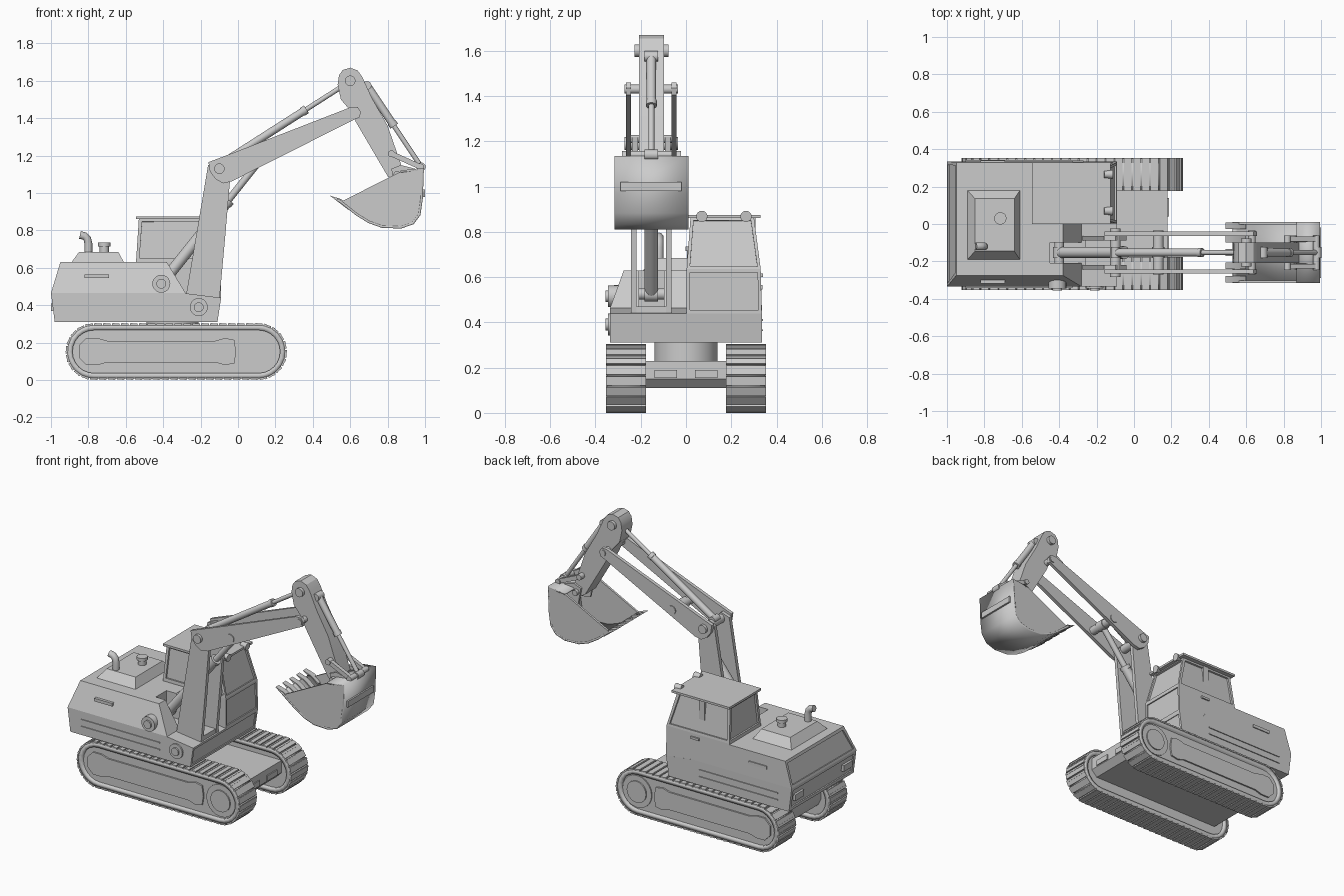
import bpy, bmesh
from math import pi, sin, cos
from mathutils import Vector, Matrix

if "Cube" in bpy.data.objects:
    bpy.data.objects.remove(bpy.data.objects["Cube"])

CY = -0.153  # centre plane of the digging arm


def finish(name, bm):
    bmesh.ops.recalc_face_normals(bm, faces=bm.faces)
    me = bpy.data.meshes.new(name)
    bm.to_mesh(me)
    bm.free()
    ob = bpy.data.objects.new(name, me)
    bpy.context.collection.objects.link(ob)
    return ob


def loft(name, a, b, insets=()):
    """Join two matching outlines; insets = (normal, margin, depth) panels."""
    bm = bmesh.new()
    va, vb = [bm.verts.new(p) for p in a], [bm.verts.new(p) for p in b]
    n = len(a)
    bm.faces.new(va)
    bm.faces.new(vb)
    for i in range(n):
        bm.faces.new((va[i], va[(i + 1) % n], vb[(i + 1) % n], vb[i]))
    bmesh.ops.recalc_face_normals(bm, faces=bm.faces)
    for d, margin, depth in insets:
        f = max(bm.faces, key=lambda f: f.normal.dot(Vector(d).normalized()))
        bmesh.ops.inset_region(bm, faces=[f], thickness=margin)
        r = bmesh.ops.extrude_discrete_faces(bm, faces=[f])["faces"][0]
        bmesh.ops.translate(bm, verts=r.verts, vec=r.normal * depth)
    return finish(name, bm)


def prism(name, pts, y0, y1, insets=()):
    return loft(name, [(x, y0, z) for x, z in pts], [(x, y1, z) for x, z in pts], insets)


def rect(x0, x1, y0, y1, z):
    return [(x0, y0, z), (x1, y0, z), (x1, y1, z), (x0, y1, z)]


def box(name, x, y, z):
    return loft(name, rect(*x, *y, z[0]), rect(*x, *y, z[1]))


def cyl(name, p, q, r, n=20, r2=None):
    p, q = Vector(p), Vector(q)
    d = q - p
    bm = bmesh.new()
    m = Matrix.Translation((p + q) / 2) @ d.to_track_quat('Z', 'Y').to_matrix().to_4x4()
    bmesh.ops.create_cone(bm, cap_ends=True, segments=n, radius1=r, radius2=r2 or r,
                          depth=d.length, matrix=m)
    return finish(name, bm)


def pin(name, x, z, y0, y1, r):
    return cyl(name, (x, y0, z), (x, y1, z), r)


def strip(name, pts, y0, y1, thick, closed=False):
    bm = bmesh.new()
    a = [bm.verts.new((x, y0, z)) for x, z in pts]
    b = [bm.verts.new((x, y1, z)) for x, z in pts]
    for i in range(len(pts) if closed else len(pts) - 1):
        j = (i + 1) % len(pts)
        bm.faces.new((a[i], a[j], b[j], b[i]))
    ob = finish(name, bm)
    m = ob.modifiers.new("thickness", 'SOLIDIFY')
    m.thickness, m.offset = thick, 0
    return ob


def ram(name, p, q, split, r, rod):
    """Hydraulic cylinder in the arm plane, from p to q (x, z)."""
    p, q = Vector((p[0], CY, p[1])), Vector((q[0], CY, q[1]))
    mid = p.lerp(q, split)
    cyl(name + "_barrel", p, mid, r)
    cyl(name + "_collar", mid - (q - p).normalized() * 0.025, mid, r * 1.15)
    cyl(name + "_rod", mid, q, rod)
    for s, c in (("lower", p), ("upper", q)):
        pin(f"{name}_{s}_eye", c.x, c.z, CY - 0.03, CY + 0.03, r * 1.1)


# Tracks
XA, XB, ZC = -0.77, 0.11, 0.152


def stadium(r, n=12):
    return [(cx + r * cos(a0 + pi * i / n), ZC + r * sin(a0 + pi * i / n))
            for cx, a0 in ((XB, -pi / 2), (XA, pi / 2)) for i in range(n + 1)]


def track_point(t, r):
    length, arc = XB - XA, pi * r
    t %= 2 * (length + arc)
    flip = t >= length + arc
    if flip:
        t -= length + arc
    if t < length:
        x, z, a = XA + t, ZC - r, 0
    else:
        a = (t - length) / r
        x, z = XB + r * sin(a), ZC - r * cos(a)
    return (XA + XB - x, 2 * ZC - z, a + pi) if flip else (x, z, a)


for s, side in ((-1, "right"), (1, "left")):
    strip(f"{side}_track_belt", stadium(0.129), s * 0.18, s * 0.35, 0.028, True)
    prism(f"{side}_track_core", stadium(0.117), s * 0.195, s * 0.335)
    bm = bmesh.new()
    N, R = 56, 0.145
    total = 2 * (XB - XA + pi * R)
    for i in range(N):
        x, z, a = track_point(total * i / N, R)
        m = Matrix.Translation((x, s * 0.265, z)) @ Matrix.Rotation(-a, 4, 'Y')
        bmesh.ops.create_cube(bm, size=1, matrix=m @ Matrix.Diagonal((0.041, 0.176, 0.010, 1)))
        bmesh.ops.create_cube(bm, size=1, matrix=m @ Matrix.Translation((0.012, 0, -0.003))
                              @ Matrix.Diagonal((0.01, 0.176, 0.008, 1)))
    finish(f"{side}_track_shoes", bm)
    frame = [(-0.85, .12), (-0.81, .08), (-0.75, .08), (-0.7, .095), (-0.12, .095), (-0.07, .08),
             (-0.02, .09), (-0.01, .15), (-0.02, .215), (-0.07, .225), (-0.12, .21), (-0.7, .21),
             (-0.75, .225), (-0.81, .225), (-0.85, .185)]
    prism(f"{side}_track_frame", frame, s * 0.3, s * 0.345)
    pin(f"{side}_drive_wheel", 0.115, ZC, s * 0.3, s * 0.342, 0.105)
    pin(f"{side}_drive_hub", 0.115, ZC, s * 0.3, s * 0.35, 0.07)

# Undercarriage and turntable
prism("undercarriage", [(-0.82, .11), (0.14, .11), (0.18, .15), (0.18, .23), (-0.84, .23), (-0.84, .15)],
      -0.2, 0.2)
for y in (-0.09, 0.09):
    box("undercarriage_plate", (0.17, 0.187), (y - 0.05, y + 0.05), (0.155, 0.19))
cyl("turntable", (-0.35, 0, 0.2), (-0.35, 0, 0.32), 0.14, 32)

# Engine house with tapered tail and chamfered right shoulder
sect = [(-0.335, .31, -0.98, -0.28), (-0.335, .465, -1, -0.28), (-0.275, .63, -0.95, -0.38),
        (0.33, .63, -0.95, -0.38), (0.335, .465, -1, -0.28), (0.335, .31, -0.98, -0.28)]
lower = [sect[i] for i in (0, 1, 4, 5)]
upper = [sect[i] for i in (1, 2, 3, 4)]
for name, sc, ins in (("lower_engine_house", lower, [((-1, 0, -.1), .03, -.008)]),
                      ("upper_engine_house", upper, [((-1, 0, .3), .025, -.01)])):
    house = loft(name, [(a, y, z) for y, z, a, b in sc], [(b, y, z) for y, z, a, b in sc], ins)
notch = box("ram_notch_cutter", (-0.45, -0.2), (CY - 0.055, CY + 0.055), (0.466, 0.8))
notch.hide_render = notch.hide_viewport = True
cut = house.modifiers.new("notch", 'BOOLEAN')
cut.object, cut.operation = notch, 'DIFFERENCE'
prism("front_deck", [(-0.29, .31), (-0.11, .31), (-0.09, .44), (-0.29, .465)], -0.335, 0.335,
      [((1, 0, -.15), .022, -.006)])

# Side trim, vents and lamps
for s in (-1, 1):
    for z in (.365, .41):
        box("side_trim", (-0.9, -0.33), (s * 0.33, s * 0.341), (z - .004, z + .004))
    y = -0.305 if s < 0 else 0.333
    box("side_vent", (-0.82, -0.69), (y - .012, y + .006), (.545, .565))
    box("tail_lamp", (-1.0, -0.975), (s * 0.25 - .045, s * 0.25 + .045), (.37, .41))

# Engine cover, exhaust and air filter
loft("engine_cover", rect(-0.89, -0.61, -0.19, 0.18, .63), rect(-0.85, -0.64, -0.145, 0.135, .685))
cu = bpy.data.curves.new("exhaust_pipe", 'CURVE')
cu.dimensions, cu.bevel_depth, cu.bevel_resolution, cu.use_fill_caps = '3D', 0.021, 3, True
path = [(-0.80, .66), (-0.80, .73), (-0.806, .755), (-0.82, .77), (-0.845, .776)]
sp = cu.splines.new('POLY')
sp.points.add(len(path) - 1)
for p, (x, z) in zip(sp.points, path):
    p.co = (x, -0.12, z, 1)
bpy.context.collection.objects.link(bpy.data.objects.new("exhaust_pipe", cu))
cyl("air_filter", (-0.715, .03, .67), (-0.715, .03, .72), .025)
cyl("air_filter_cap", (-0.715, .03, .715), (-0.715, .03, .735), .033)

# Cab with inset windows
loft("cab_base", rect(-0.545, -0.09, 0.003, 0.335, .44), rect(-0.545, -0.09, 0.003, 0.33, .635),
     [((1, 0, 0), .02, -.008)])
loft("cab_windows", rect(-0.545, -0.09, 0.003, 0.33, .635), rect(-0.53, -0.15, 0.02, 0.30, .865),
     [((1, 0, .2), .02, -.012), ((-1, 0, .1), .025, -.012), ((0, 1, .1), .025, -.012), ((0, -1, .1), .025, -.012)])
prism("door_pillar", [(-0.35, .64), (-0.31, .64), (-0.31, .86), (-0.35, .86)], 0.27, 0.306)
box("cab_roof", (-0.545, -0.125), (0.0, 0.33), (.86, .874))
box("door_handle", (-0.33, -0.27), (0.33, 0.34), (.6, .615))
for y in (0.07, 0.265):
    cyl("work_lamp", (-0.16, y, .873), (-0.115, y, .868), .018, 16, .025)

# Boom: two column plates and two upper arm plates
column = [(-0.28, .44), (-0.10, .42), (-0.07, .75), (-0.04, 1.1), (-0.10, 1.17), (-0.16, 1.15), (-0.19, .97)]
arm = [(-0.158, 1.165), (-0.15, 1.115), (-0.12, 1.075), (-0.08, 1.052), (-0.035, 1.062), (0.62, 1.392),
       (0.65, 1.405), (0.657, 1.435), (0.64, 1.46), (0.605, 1.46), (0.0, 1.225)]
for s in (-1, 1):
    prism("boom_column_plate", column, CY + s * 0.065, CY + s * 0.089)
    prism("boom_arm_plate", arm, CY + s * 0.089, CY + s * 0.112)
for name, x, z, h, r in (("boom_elbow_pin", -0.1, 1.13, .13, .028), ("lift_ram_pin", 0.13, 1.19, .118, .028),
                         ("dipper_pivot_pin", 0.63, 1.43, .118, .02), ("dipper_ram_pin", 0.6, 1.6, .075, .028)):
    pin(name, x, z, CY - h, CY + h, r)
for x, z in ((-0.41, .515), (-0.21, .39)):
    pin("side_pivot_cap", x, z, -0.345, -0.25, .048)
    pin("side_pivot_bolt", x, z, -0.355, -0.25, .026)
pin("lift_ram_base_pin", -0.40, .525, -0.3, -0.03, .025)
box("boom_foot", (-0.26, -0.1), (CY - .065, CY + .065), (.42, .47))

# Hydraulic rams
ram("lift_ram", (-0.40, .525), (0.13, 1.19), 0.66, .03, .019)
ram("dipper_ram", (-0.1, 1.15), (0.585, 1.588), 0.68, .021, .013)
ram("bucket_ram", (0.69, 1.575), (0.98, 1.14), 0.5, .021, .013)

# Dipper arm
dipper = [(0.54, 1.63), (0.533, 1.58), (0.55, 1.5), (0.61, 1.43), (0.63, 1.38), (0.80, 1.09), (0.85, 1.06),
          (0.89, 1.1), (0.80, 1.36), (0.715, 1.51), (0.665, 1.62), (0.64, 1.655), (0.6, 1.67), (0.56, 1.658)]
prism("dipper_arm", dipper, CY - .055, CY + .055)

# Bucket linkage
def bar(name, p, q, w, y0, y1):
    p, q = Vector(p), Vector(q)
    d = (q - p).normalized() * w
    n = Vector((-d.y, d.x))
    prism(name, [p - n, p - d * .7, p + n, q + n, q + d * .7, q - n], y0, y1)


for s in (-1, 1):
    bar("bucket_link", (0.82, 1.21), (0.975, 1.14), .014, CY + s * .06, CY + s * .085)
    bar("bucket_hinge_link", (0.975, 1.14), (0.955, 1.06), .014, CY + s * .06, CY + s * .08)
    prism("bucket_bracket", [(0.82, 1.13), (0.87, 1.15), (0.985, 1.12), (0.98, 1.0), (0.84, 1.02)],
          CY + s * .057, CY + s * .07)
for x, z in ((0.82, 1.21), (0.975, 1.14), (0.85, 1.1)):
    pin("link_pin", x, z, CY - .092, CY + .092, .018)

# Bucket shell, cheeks and teeth
shell = [(0.53, .965), (0.55, .953), (0.635, .885), (0.70, .845), (0.77, .82), (0.87, .816), (0.935, .838),
         (0.97, .885), (0.982, .97), (0.99, 1.13), (0.87, 1.115)]
Y0, Y1 = -0.315, 0.01
strip("bucket_shell", shell, Y0, Y1, .012)
for y in (Y0, Y1 - .014):
    prism("bucket_cheek", shell[1:], y, y + .014)
box("bucket_rear_bar", (0.98, 1.0), (-0.29, -0.02), (.98, 1.02))
for i in range(5):
    y = Y0 + .02 + i * (Y1 - Y0 - .04) / 4
    prism("bucket_tooth", [(0.49, .987), (0.55, .968), (0.60, .93), (0.59, .91), (0.545, .945)], y - .018, y + .018)

# Smooth round parts, keep edges sharp
bpy.ops.object.select_all(action='DESELECT')
for ob in bpy.data.objects:
    if ob.type == 'MESH' and ob is not notch:
        ob.select_set(True)
        bpy.context.view_layer.objects.active = ob
bpy.ops.object.shade_smooth_by_angle(angle=0.52)
